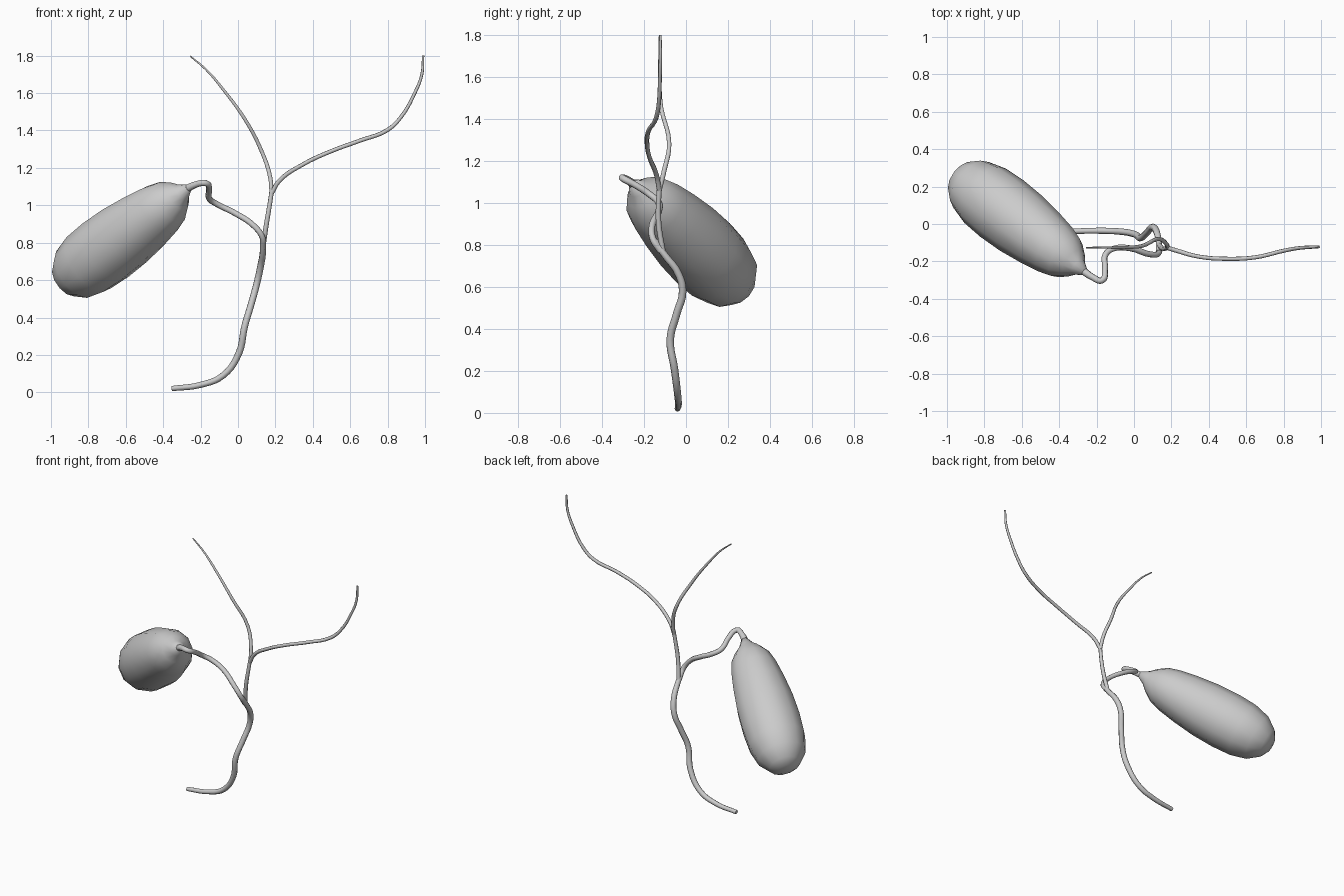
import bpy, bmesh, math
from mathutils import Vector


def duct(name, pts):
    """Tapered round tube through (x, y, z, radius) points."""
    cu = bpy.data.curves.new(name, 'CURVE')
    cu.dimensions = '3D'
    cu.bevel_depth = 1.0
    cu.bevel_resolution = 2
    cu.resolution_u = 5
    cu.use_fill_caps = True
    sp = cu.splines.new('BEZIER')
    sp.bezier_points.add(len(pts) - 1)
    for bp, (x, y, z, r) in zip(sp.bezier_points, pts):
        bp.co = (x, y, z)
        bp.radius = r
        bp.handle_left_type = bp.handle_right_type = 'AUTO'
    ob = bpy.data.objects.new(name, cu)
    bpy.context.collection.objects.link(ob)
    bpy.ops.object.select_all(action='DESELECT')
    ob.select_set(True)
    bpy.context.view_layer.objects.active = ob
    bpy.ops.object.convert(target='MESH')
    bpy.ops.object.shade_smooth_by_angle(angle=math.radians(60))


def sac(name, origin, direction, profile, sides):
    """Lathed pouch from (distance along axis, radius) pairs."""
    axis = Vector(direction).normalized()
    q = axis.to_track_quat('Z', 'Y')
    bm = bmesh.new()
    rings = []
    for t, r in profile:
        rings.append([bm.verts.new(Vector(origin) + axis * t + q @ Vector(
            (r * math.cos(math.tau * i / sides), r * math.sin(math.tau * i / sides), 0)))
            for i in range(sides)])
    for a, b in zip(rings, rings[1:]):
        for i in range(sides):
            j = (i + 1) % sides
            bm.faces.new((a[i], a[j], b[j], b[i]))
    bm.faces.new(rings[0][::-1])
    bm.faces.new(rings[-1])
    for f in bm.faces:
        f.smooth = True
    me = bpy.data.meshes.new(name)
    bm.to_mesh(me)
    bm.free()
    bpy.context.collection.objects.link(bpy.data.objects.new(name, me))


# Pouch: rounded bottom, tapering to a pointed neck
sac("gallbladder", (-0.775, 0.135, 0.71), (0.405, -0.31, 0.305),
    [(-0.245, 0.05), (-0.215, 0.1), (-0.14, 0.155), (-0.03, 0.183), (0.1, 0.19),
     (0.25, 0.185), (0.4, 0.168), (0.52, 0.148), (0.6, 0.125), (0.66, 0.085),
     (0.70, 0.048), (0.75, 0.02)], 12)

# Main lower duct
duct("common_duct", [
    (-0.355, -0.04, 0.02, .014), (-0.2, -0.036, 0.04, .016), (-0.08, -0.04, 0.09, .017),
    (0.005, -0.055, 0.21, .018), (0.035, -0.075, 0.35, .018), (0.07, -0.045, 0.47, .018),
    (0.1, -0.016, 0.58, .018), (0.12, -0.04, 0.67, .018), (0.133, -0.1, 0.75, .017),
    (0.132, -0.15, 0.82, .016)])

# Curled duct from the junction to the pouch neck
duct("cystic_duct", [
    (0.134, -0.12, 0.77, .016), (0.13, -0.158, 0.83, .016), (0.085, -0.162, 0.89, .016),
    (-0.02, -0.13, 0.96, .016), (-0.11, -0.132, 1.005, .016), (-0.153, -0.165, 1.035, .016),
    (-0.155, -0.24, 1.085, .016), (-0.172, -0.302, 1.118, .017), (-0.22, -0.285, 1.113, .018),
    (-0.28, -0.245, 1.085, .022)])

# Upper stem and its two branches
duct("hepatic_duct", [
    (0.133, -0.11, 0.77, .013), (0.152, -0.13, 0.9, .013), (0.172, -0.13, 1.02, .012),
    (0.182, -0.125, 1.09, .012)])
duct("left_branch", [
    (0.18, -0.127, 1.06, .012), (0.172, -0.105, 1.15, .012), (0.13, -0.08, 1.28, .011),
    (0.04, -0.118, 1.455, .010), (-0.08, -0.125, 1.62, .008), (-0.17, -0.126, 1.725, .006),
    (-0.255, -0.126, 1.797, .004)])
duct("right_branch", [
    (0.178, -0.127, 1.06, .012), (0.22, -0.14, 1.13, .012), (0.35, -0.175, 1.22, .011),
    (0.5, -0.186, 1.29, .011), (0.65, -0.178, 1.345, .011), (0.8, -0.143, 1.403, .011),
    (0.87, -0.13, 1.47, .010), (0.945, -0.124, 1.6, .009), (0.983, -0.122, 1.7, .008),
    (0.99, -0.122, 1.8, .006)])
